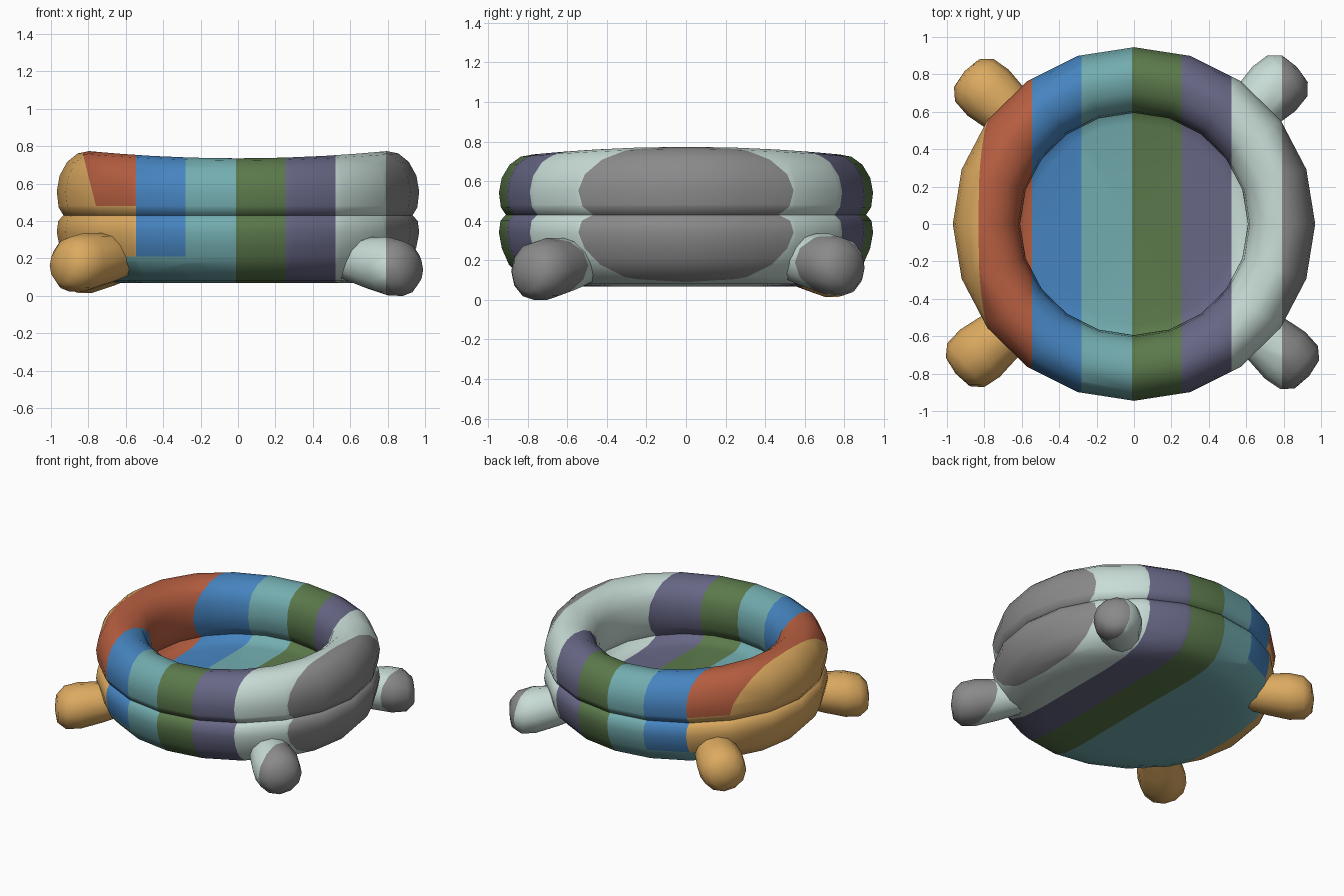
import bpy, bmesh, math
from mathutils import Vector

if "Cube" in bpy.data.objects:
    bpy.data.objects.remove(bpy.data.objects["Cube"])

COLOURS = {
    "tan": (220, 170, 96), "rust_red": (184, 95, 65), "blue": (70, 132, 192),
    "teal": (114, 172, 175), "green": (91, 121, 75), "slate_purple": (103, 103, 134),
    "pale_mint": (200, 220, 214), "grey": (138, 138, 138),
}
NAMES = list(COLOURS)


def linear(c):
    c /= 255
    return c / 12.92 if c < 0.04 else ((c + 0.055) / 1.055) ** 2.4


def make_material(name, rgb):
    mat = bpy.data.materials.new(name)
    col = [linear(c) for c in rgb] + [1]
    mat.use_nodes = True
    mat.diffuse_color = col
    bsdf = mat.node_tree.nodes["Principled BSDF"]
    bsdf.inputs["Base Color"].default_value = col
    bsdf.inputs["Roughness"].default_value = 0.6
    return mat


MATS = [make_material(n, c) for n, c in COLOURS.items()]

# Stripes across the width: right-hand limit of each colour
STRIPES = [(-0.545, "rust_red"), (-0.28, "blue"), (-0.01, "teal"), (0.255, "green"),
           (0.52, "slate_purple"), (0.79, "pale_mint"), (9, "grey")]
X_CUTS = [((x, 0, 0), (1, 0, 0)) for x, _ in STRIPES[:-1]]
TAN_EDGE = ((-0.82, 0, 0.72), (1, 0, 0.25))


def stripe(p):
    return next(n for x, n in STRIPES if p.x < x)


def ring_colour(p):
    tan = (p - Vector(TAN_EDGE[0])).dot(Vector(TAN_EDGE[1])) < 0
    low = p.z < 0.48 and p.x < -0.545 and p.xy.length > 0.7
    return "tan" if tan or low else stripe(p)


def base_colour(p):
    if p.z < 0.21 and -0.74 < p.x < -0.01:
        return "teal"
    return "tan" if p.x < -0.545 else stripe(p)


def foot_colour(p):
    return "tan" if p.x < 0 else stripe(p)


def lathe(name, profile, segs, place, cuts, colour, closed=False):
    """Spin (radius, height) points, cut along planes, colour by rule."""
    bm = bmesh.new()
    rows = []
    for r, h in profile:
        n = segs if r > 0 else 1
        rows.append([bm.verts.new(place(r, h, math.tau * i / segs)) for i in range(n)])
    pairs = list(zip(rows, rows[1:])) + ([(rows[-1], rows[0])] if closed else [])
    for a, b in pairs:
        for i in range(segs):
            j = (i + 1) % segs
            quad = [a[i % len(a)], a[j % len(a)], b[j % len(b)], b[i % len(b)]]
            bm.faces.new(list(dict.fromkeys(quad)))
    for co, no in cuts:
        geom = bm.verts[:] + bm.edges[:] + bm.faces[:]
        bmesh.ops.bisect_plane(bm, geom=geom, dist=1e-5, plane_co=co, plane_no=no)
    bmesh.ops.recalc_face_normals(bm, faces=bm.faces)
    for f in bm.faces:
        f.material_index = NAMES.index(colour(f.calc_center_median()))
    mesh = bpy.data.meshes.new(name)
    bm.to_mesh(mesh)
    bm.free()
    for m in MATS:
        mesh.materials.append(m)
    obj = bpy.data.objects.new(name, mesh)
    bpy.context.collection.objects.link(obj)
    bpy.ops.object.select_all(action='DESELECT')
    obj.select_set(True)
    bpy.context.view_layer.objects.active = obj
    bpy.ops.object.shade_smooth_by_angle(angle=math.radians(50))
    return obj


def around_pool(r, h, t):
    # Slightly wide plan, with the rim sagging at front and back
    sag = 0.06 * max(h - 0.43, 0) * math.cos(2 * t)
    return (1.02 * r * math.cos(t), 0.995 * r * math.sin(t), h + sag)


# Upper inflated ring
upper = [(0.915, 0.43), (0.94, 0.47), (0.95, 0.55), (0.935, 0.63), (0.895, 0.70),
         (0.84, 0.742), (0.78, 0.754), (0.70, 0.735), (0.64, 0.69), (0.607, 0.62),
         (0.597, 0.52), (0.612, 0.43), (0.64, 0.37), (0.70, 0.34), (0.80, 0.38)]
lathe("upper_ring", upper, 20, around_pool,
      X_CUTS + [TAN_EDGE, ((0, 0, 0.48), (0, 0, 1))], ring_colour, closed=True)

# Lower ring with flat underside
lower = [(0.85, 0.45), (0.915, 0.43), (0.942, 0.40), (0.95, 0.34), (0.935, 0.26),
         (0.90, 0.18), (0.84, 0.115), (0.75, 0.08), (0.60, 0.068), (0, 0.072)]
lathe("lower_ring", lower, 20, around_pool,
      X_CUTS + [((0, 0, 0.21), (0, 0, 1)), ((-0.74, 0, 0), (1, 0, 0))], base_colour)

# Inside floor with a rounded edge
floor = [(0.66, 0.385), (0.625, 0.35), (0.59, 0.33), (0.54, 0.322), (0, 0.32)]
lathe("pool_floor", floor, 20, around_pool, X_CUTS, stripe)

# Four stubby feet pointing outward and slightly down
foot = [(0.11, -0.50), (0.145, -0.32), (0.165, -0.17), (0.153, -0.07),
        (0.10, -0.015), (0, 0)]
FEET = {"front_left_foot": (-41, 1.24, 0), "front_right_foot": (220, 1.245, 0.022),
        "back_left_foot": (44, 1.21, 0.022), "back_right_foot": (138, 1.22, 0.015)}
for name, (angle, reach, lift) in FEET.items():
    a = math.radians(angle)
    out, side = Vector((math.cos(a), math.sin(a), 0)), Vector((-math.sin(a), math.cos(a), 0))

    def place(r, h, t):
        p = out * (reach + h) + side * r * math.cos(t)
        p.z = 0.157 - 0.12 * (h + 0.17) + 0.95 * r * math.sin(t) + lift
        return p

    lathe(name, foot, 12, place, X_CUTS, foot_colour)
